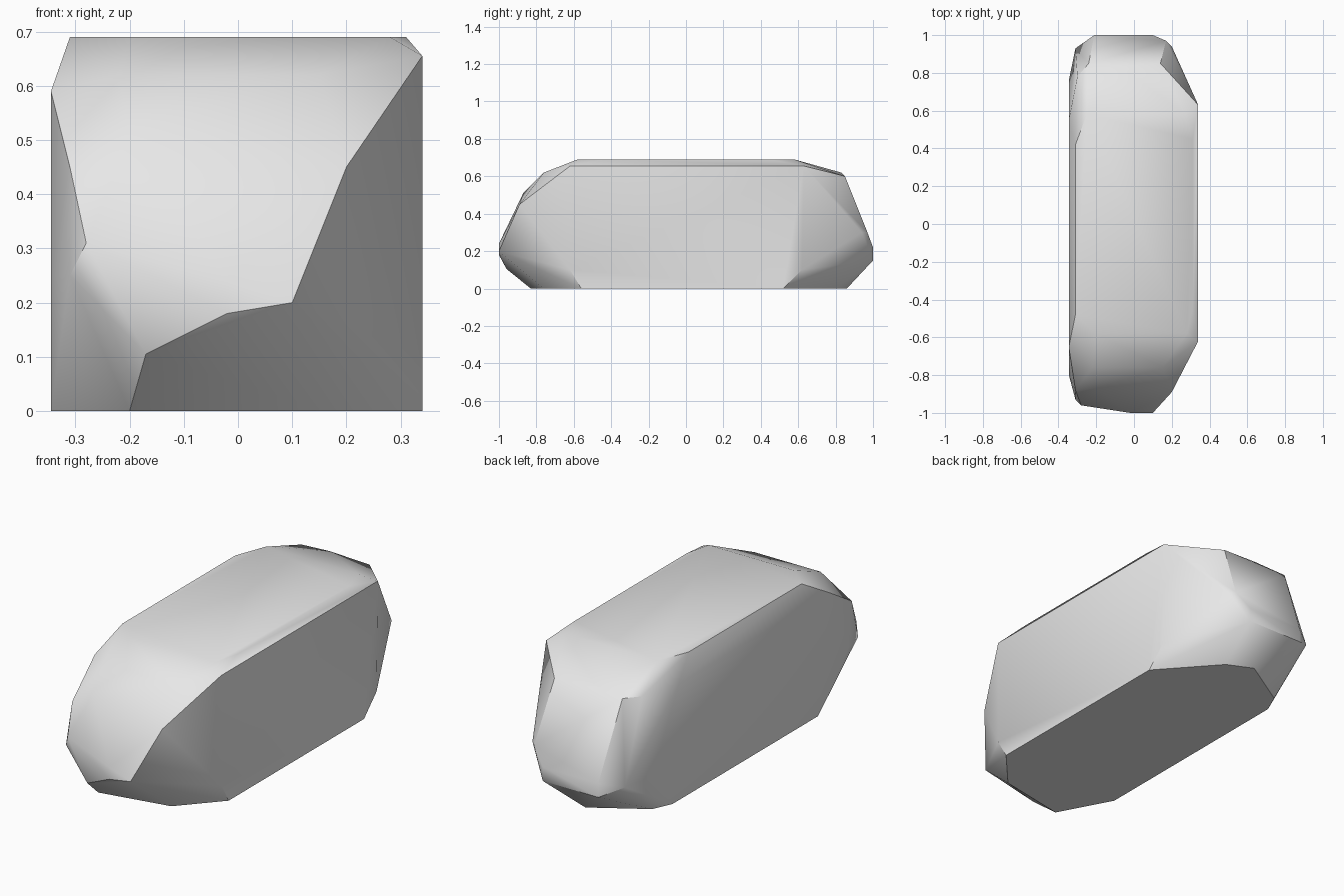
import bpy
import bmesh
import math

# Remove the default object only
default_cube = bpy.data.objects.get("Cube")
if default_cube:
    bpy.data.objects.remove(default_cube, do_unlink=True)

HEIGHT = 0.69


def level(outline, z):
    """Lift a flat (x, y) outline to one height."""
    return [(x, y, z) for x, y in outline]


# Flat base resting on the ground
base = level([(.34, -.56), (.34, .52), (.09, .8), (-.04, .86), (-.3, .7),
              (-.345, .6), (-.345, -.56), (-.2, -.83), (.16, -.76)], 0)

# Flat upper surface
crown = level([(.31, -.45), (.28, -.58), (-.2, -.58), (-.31, -.48),
               (-.31, .42), (-.25, .58), (.27, .58), (.31, .45)], HEIGHT)

# Long flat flanks, right-hand and left-hand
flanks = [(.34, -.62, .655), (.34, .63, .655), (.34, -.62, .1), (.34, .62, .1),
          (-.345, -.65, .59), (-.345, -.8, .25), (-.345, .55, .59), (-.345, .76, .2)]

# Rounded blunt front end
front_end = [(.15, -.76, .62), (-.22, -.76, .62), (-.2, -.87, .51), (.2, -.89, .45),
             (-.31, -.88, .45), (-.28, -.96, .31), (-.31, -.93, .25),
             (.1, -1, .2), (-.02, -1, .24), (-.02, -1, .18), (-.17, -.96, .105)]

# Sloping, nearly flat cap at the back end
back_end = [(.14, .85, .6), (-.07, .83, .62), (-.24, .85, .6), (-.3, .78, .6),
            (.2, .94, .3), (.17, .97, .3), (.1, 1, .22), (-.21, 1, .22),
            (.1, 1, .15), (-.21, 1, .15), (-.31, .93, .2)]


def make_material(name, colour):
    """One plain flat colour for viewport and render."""
    material = bpy.data.materials.new(name)
    material.use_nodes = True
    material.diffuse_color = colour
    shader = next(n for n in material.node_tree.nodes if n.type == "BSDF_PRINCIPLED")
    shader.inputs["Base Color"].default_value = colour
    return material


def make_hull(name, points, material):
    """Wrap a tight convex skin around the guide points."""
    bm = bmesh.new()
    for point in points:
        bm.verts.new(point)
    hull = bmesh.ops.convex_hull(bm, input=bm.verts)
    unused = set(hull["geom_interior"]) | set(hull["geom_unused"])
    loose = [item for item in unused if isinstance(item, bmesh.types.BMVert)]
    bmesh.ops.delete(bm, geom=loose, context="VERTS")
    # Merge coplanar triangles into broad facets
    bmesh.ops.dissolve_limit(bm, angle_limit=math.radians(1),
                             verts=bm.verts, edges=bm.edges)
    bmesh.ops.recalc_face_normals(bm, faces=bm.faces)
    mesh = bpy.data.meshes.new(name)
    bm.to_mesh(mesh)
    bm.free()
    mesh.materials.append(material)
    obj = bpy.data.objects.new(name, mesh)
    bpy.context.collection.objects.link(obj)
    return obj


# Single stone, softly shaded with its sharp ridges kept
stone_grey = make_material("stone_grey", (.8, .8, .8, 1))
stone = make_hull("stone", base + crown + flanks + front_end + back_end, stone_grey)

bpy.ops.object.select_all(action="DESELECT")
stone.select_set(True)
bpy.context.view_layer.objects.active = stone
bpy.ops.object.shade_smooth_by_angle(angle=math.radians(35))
